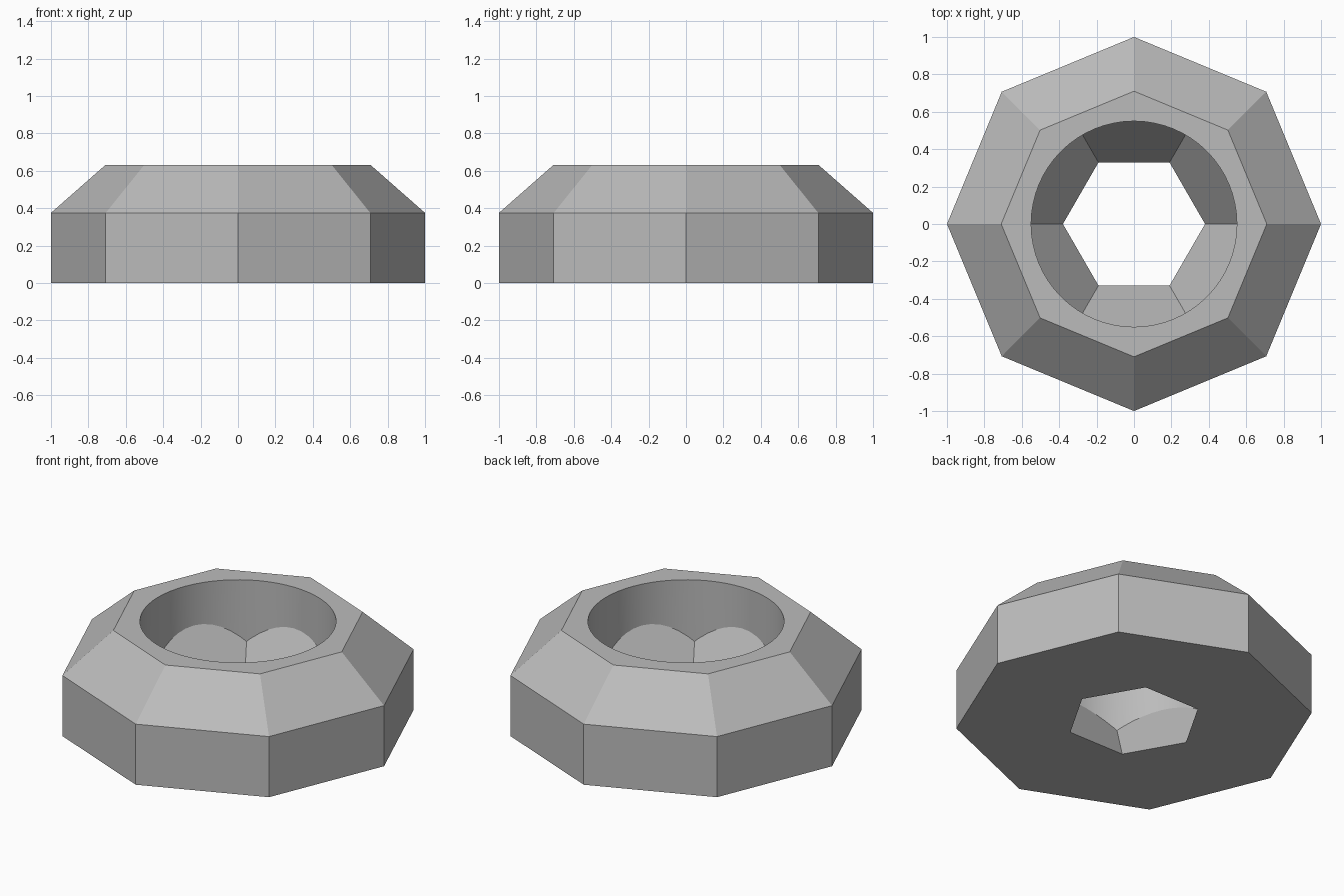
import bpy
import bmesh
from math import cos, sin, pi, radians

cube = bpy.data.objects.get("Cube")
if cube:
    bpy.data.objects.remove(cube, do_unlink=True)

grey = bpy.data.materials.new("plain_grey")
grey.use_nodes = True
colour = (0.50, 0.50, 0.50, 1)
grey.diffuse_color = colour
grey.node_tree.nodes["Principled BSDF"].inputs["Base Color"].default_value = colour


def stacked_prism(name, sides, levels):
    """Closed solid through regular polygons given as (radius, z)."""
    bm = bmesh.new()
    rings = [[bm.verts.new((r * cos(2 * pi * i / sides), r * sin(2 * pi * i / sides), z))
              for i in range(sides)] for r, z in levels]
    for low, high in zip(rings, rings[1:]):
        for i in range(sides):
            j = (i + 1) % sides
            bm.faces.new((low[i], low[j], high[j], high[i]))
    bm.faces.new(rings[0][::-1])
    bm.faces.new(rings[-1])
    mesh = bpy.data.meshes.new(name)
    bm.to_mesh(mesh)
    bm.free()
    mesh.materials.append(grey)
    obj = bpy.data.objects.new(name, mesh)
    bpy.context.collection.objects.link(obj)
    return obj


def combine(target, tool, operation):
    """Apply a boolean and remove its helper."""
    tool.hide_render = True
    mod = target.modifiers.new(operation.lower(), "BOOLEAN")
    mod.operation, mod.solver, mod.object = operation, "EXACT", tool
    bpy.context.view_layer.objects.active = target
    bpy.ops.object.modifier_apply(modifier=mod.name)
    bpy.data.objects.remove(tool, do_unlink=True)


# Eight-sided body with a sloping shoulder
body = stacked_prism("nut_body", 8, [(1, 0), (1, 0.375), (0.71, 0.63)])

# Flared hexagonal socket, rounded off by the bore
LOW, HIGH = -0.1, 0.8
BASE, FLARE = 0.38, 0.68
socket = stacked_prism("socket_cutter", 6,
                       [(BASE + FLARE * z, z) for z in (LOW, HIGH)])
bore = stacked_prism("bore_cutter", 64, [(0.55, -0.2), (0.55, 0.7)])
combine(socket, bore, "INTERSECT")
combine(body, socket, "DIFFERENCE")

# Smooth bore, crisp planes
bpy.ops.object.select_all(action="DESELECT")
body.select_set(True)
bpy.context.view_layer.objects.active = body
bpy.ops.object.shade_smooth_by_angle(angle=radians(20))
